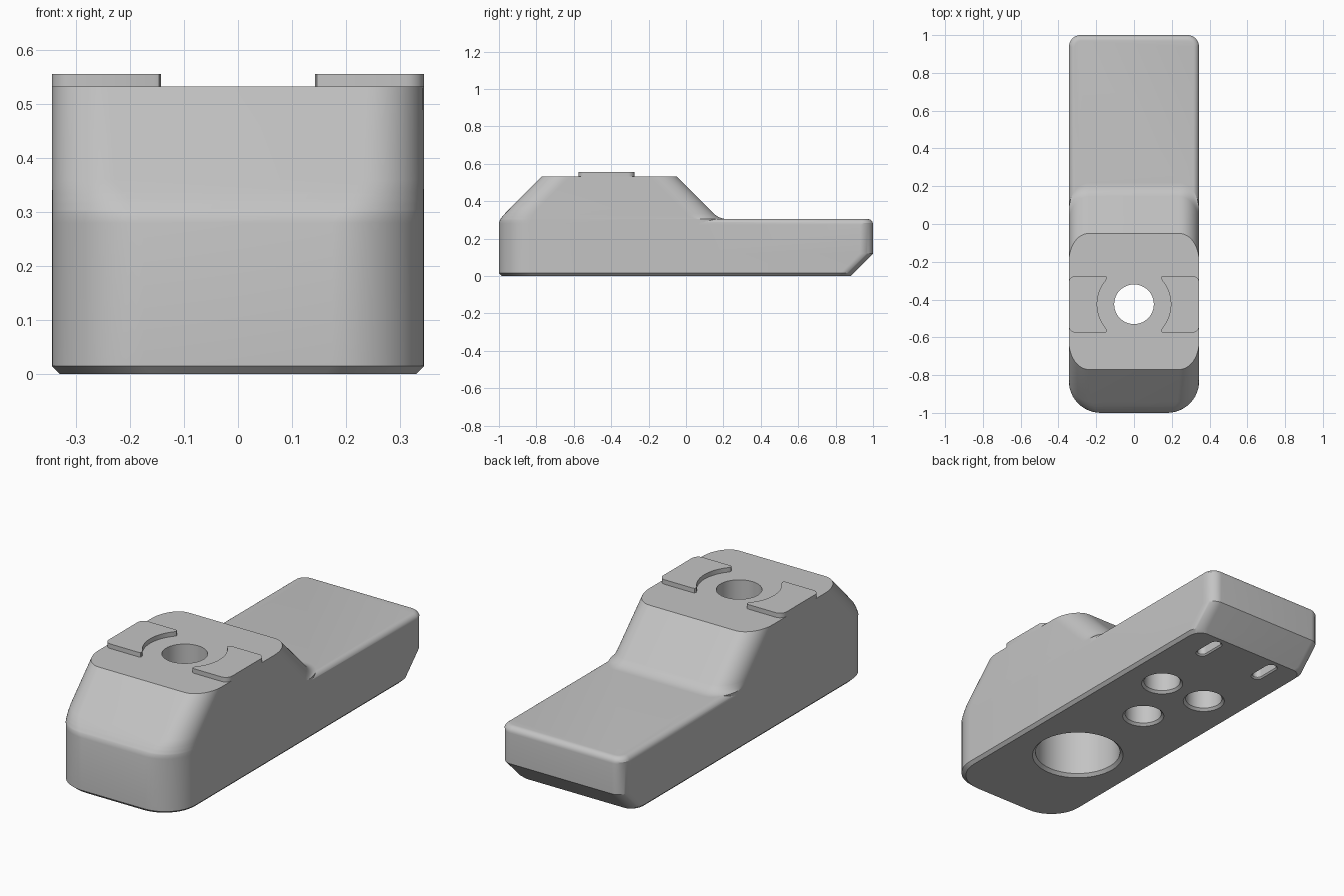
import bpy, bmesh, math

if "Cube" in bpy.data.objects:
    bpy.data.objects.remove(bpy.data.objects["Cube"], do_unlink=True)

grey = bpy.data.materials.new("plain grey")
grey.use_nodes = True
grey.diffuse_color = (0.55, 0.55, 0.55, 1)
grey.node_tree.nodes["Principled BSDF"].inputs["Base Color"].default_value = grey.diffuse_color

HALF, TOP, DECK, BORE_Y = 0.345, 0.533, 0.305, -0.425


def interp(table, z):
    """Linear lookup of a value at height z."""
    for (z0, v0), (z1, v1) in zip(table, table[1:]):
        if z <= z1:
            return v0 + (v1 - v0) * max(0, z - z0) / (z1 - z0)
    return table[-1][1]


def outline(hw, front, back, rf, rb, cx=0, seg=12):
    """Plan outline with elliptical corners: rf at the front, rb at the back."""
    pts = []
    corners = [(1, back, rb, 0), (-1, back, rb, 1), (-1, front, rf, 2), (1, front, rf, 3)]
    for side, y, (rx, ry), quarter in corners:
        cy = y - ry if quarter < 2 else y + ry
        for i in range(seg + 1):
            a = (quarter + i / seg) * math.pi / 2
            pts.append((cx + side * (hw - rx) + rx * math.cos(a), cy + ry * math.sin(a)))
    return pts


def loft(name, rings):
    """Skin a stack of (z, outline) rings and close both ends."""
    bm = bmesh.new()
    loops = [[bm.verts.new((x, y, z)) for x, y in pts] for z, pts in rings]
    n = len(loops[0])
    for a, b in zip(loops, loops[1:]):
        for i in range(n):
            j = (i + 1) % n
            bm.faces.new((a[i], a[j], b[j], b[i]))
    bm.faces.new(loops[0][::-1])
    bm.faces.new(loops[-1])
    bmesh.ops.remove_doubles(bm, verts=bm.verts, dist=1e-5)
    bmesh.ops.recalc_face_normals(bm, faces=bm.faces)
    mesh = bpy.data.meshes.new(name)
    bm.to_mesh(mesh)
    bm.free()
    mesh.materials.append(grey)
    obj = bpy.data.objects.new(name, mesh)
    bpy.context.collection.objects.link(obj)
    return obj


def activate(obj):
    bpy.ops.object.select_all(action="DESELECT")
    obj.select_set(True)
    bpy.context.view_layer.objects.active = obj


def combine(target, other, operation):
    activate(target)
    mod = target.modifiers.new("combine", "BOOLEAN")
    mod.operation, mod.solver, mod.object = operation, "EXACT", other
    bpy.ops.object.modifier_apply(modifier=mod.name)
    bpy.data.objects.remove(other, do_unlink=True)


# Raised head: sloped front and back with rounded slope edges
front_y = [(0, -0.985), (0.015, -1), (0.28, -1), (0.3, -0.995), (0.32, -0.98), (0.335, -0.967), (TOP, -0.77)]
radius = 0.097
valley = [(DECK + radius * (1 - math.cos(a)), 0.218 - radius * math.sin(a))
          for a in [math.radians(d) for d in range(0, 46, 9)]]
back_y = [(0, 0.218)] + valley + [(TOP, -0.05)]
front_rx = [(0, 0.17), (0.28, 0.17), (0.36, 0.115), (TOP, 0.105)]
front_ry = [(0, 0.17), (0.28, 0.17), (0.36, 0.15), (TOP, 0.15)]
heights = sorted({z for t in (front_y, back_y, front_rx) for z, _ in t})
rings = []
for z in heights:
    hw = HALF - max(0, 0.015 - z)
    rf = (interp(front_rx, z), interp(front_ry, z))
    rings.append((z, outline(hw, interp(front_y, z), interp(back_y, z), rf, (0.105, 0.15))))
body = loft("body", rings)

# Low tail: rounded top rim, undercut rear edge
rim = 0.03
rings = []
for z, inset in [(0, 0.015), (0.015, 0), (0.12, 0), (DECK - rim, 0)]:
    rings.append((z, outline(HALF - inset, -0.3, min(1, 0.88 + z), (0.05, 0.05), (0.06, 0.07))))
for i in range(1, 7):
    a = i * math.pi / 12
    d = rim * (1 - math.cos(a))
    r = 0.06 - d * 0.8
    rings.append((DECK - rim + rim * math.sin(a),
                  outline(HALF - d, -0.3, 1 - d, (0.05, 0.05), (r, r))))
combine(body, loft("tail", rings), "UNION")


# Holes opening underneath, each with a chamfered mouth
def pocket(x, y, r, half_len, depth, flare):
    rings = []
    for z, grow in [(-flare, 2 * flare), (flare, 0), (depth, 0)]:
        q = r + grow
        rings.append((z, outline(q, y - half_len - grow, y + half_len + grow, (q, q), (q, q), x)))
    combine(body, loft("pocket", rings), "DIFFERENCE")


pocket(0, BORE_Y, 0.205, 0.205, 0.33, 0.015)
pocket(0, 0.07, 0.088, 0.088, 0.2, 0.012)
for side in (-1, 1):
    pocket(side * 0.132, 0.37, 0.088, 0.088, 0.2, 0.012)
    pocket(side * 0.175, 0.775, 0.024, 0.075, 0.08, 0.007)

# Screw hole through the head
r = 0.105
circle = outline(r, BORE_Y - r, BORE_Y + r, (r, r), (r, r))
combine(body, loft("bore", [(0.1, circle), (0.7, circle)]), "DIFFERENCE")

# Raised locating pads with a concave inner edge
pads = []
for side, name in ((1, "left_pad"), (-1, "right_pad")):
    half = [(0.195 * math.cos(a), 0.195 * math.sin(a))
            for a in [math.radians(d) for d in range(0, 41, 4)]]
    half += [(0.143, 0.138), (0.146, 0.147), (0.154, 0.15)]
    half += [(HALF - 0.035 + 0.035 * math.sin(a), 0.115 + 0.035 * math.cos(a))
             for a in [math.radians(d) for d in range(0, 91, 15)]]
    pts = half + [(x, -y) for x, y in half[:0:-1]]
    pts = [(side * x, BORE_Y + y) for x, y in pts]
    pads.append(loft(name, [(TOP - 0.003, pts), (0.556, pts)]))

for obj in [body] + pads:
    activate(obj)
    bpy.ops.object.shade_smooth_by_angle(angle=math.radians(25))
